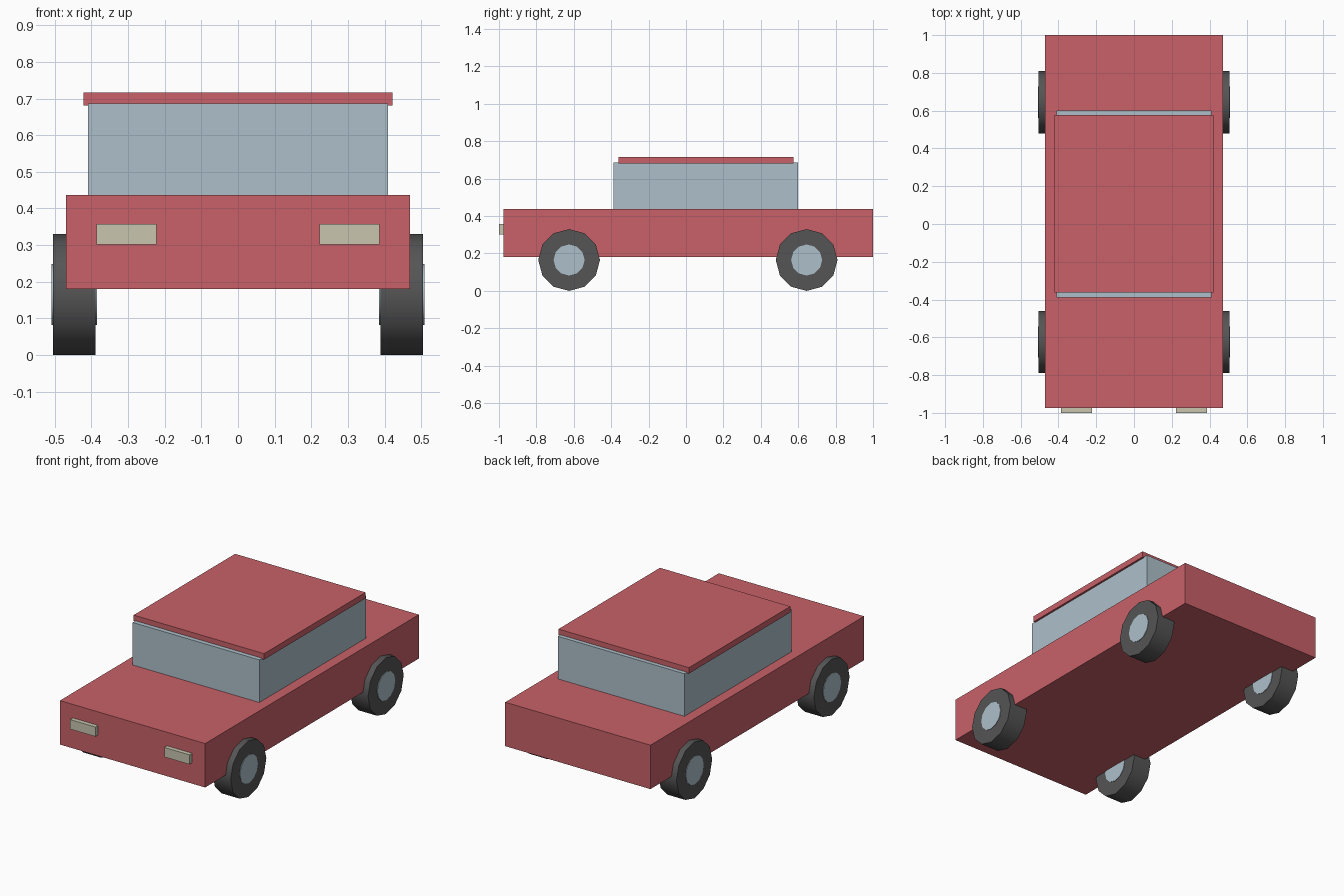
import bpy
import math

default = bpy.data.objects.get("Cube")
if default:
    bpy.data.objects.remove(default, do_unlink=True)


def make_material(name, rgb):
    mat = bpy.data.materials.new(name)
    mat.use_nodes = True
    mat.diffuse_color = (*rgb, 1)
    mat.node_tree.nodes["Principled BSDF"].inputs["Base Color"].default_value = (*rgb, 1)
    return mat


red = make_material("red_paint", (0.58, 0.12, 0.14))
glass = make_material("pale_blue_glass", (0.42, 0.53, 0.59))
rubber = make_material("dark_grey_rubber", (0.09, 0.09, 0.09))
cream = make_material("cream_lamp", (0.58, 0.56, 0.43))


def box(name, mat, low, high):
    """Box between two opposite corners."""
    centre = [(a + b) / 2 for a, b in zip(low, high)]
    bpy.ops.mesh.primitive_cube_add(size=1, location=centre)
    obj = bpy.context.object
    obj.name = name
    obj.scale = [b - a for a, b in zip(low, high)]
    bpy.ops.object.transform_apply(location=False, rotation=False, scale=True)
    obj.data.materials.append(mat)
    return obj


def disc(name, mat, radius, width, location):
    """Twelve-sided cylinder lying along the axle."""
    bpy.ops.mesh.primitive_cylinder_add(vertices=12, radius=radius, depth=width,
                                        location=location, rotation=(0, math.pi / 2, 0))
    obj = bpy.context.object
    obj.name = name
    bpy.ops.object.transform_apply(location=False, rotation=True, scale=True)
    obj.data.materials.append(mat)
    bpy.ops.object.shade_smooth_by_angle(angle=math.radians(40))
    return obj


# Body, glazed cabin and roof
box("body", red, (-0.47, -0.975, 0.18), (0.47, 1.0, 0.437))
box("cabin_windows", glass, (-0.41, -0.388, 0.43), (0.41, 0.6, 0.686))
box("roof", red, (-0.422, -0.362, 0.681), (0.422, 0.576, 0.716))

for side, sign in (("left", 1), ("right", -1)):
    # Headlights
    x_a, x_b = sorted((sign * 0.223, sign * 0.386))
    box(f"{side}_headlight", cream, (x_a, -1.0, 0.302), (x_b, -0.97, 0.358))
    # Wheels, with hubs standing slightly proud on both faces
    for end, y in (("front", -0.625), ("rear", 0.645)):
        centre = (sign * 0.447, y, 0.165)
        disc(f"{end}_{side}_tyre", rubber, 0.165, 0.117, centre)
        disc(f"{end}_{side}_hub", glass, 0.083, 0.123, centre)
